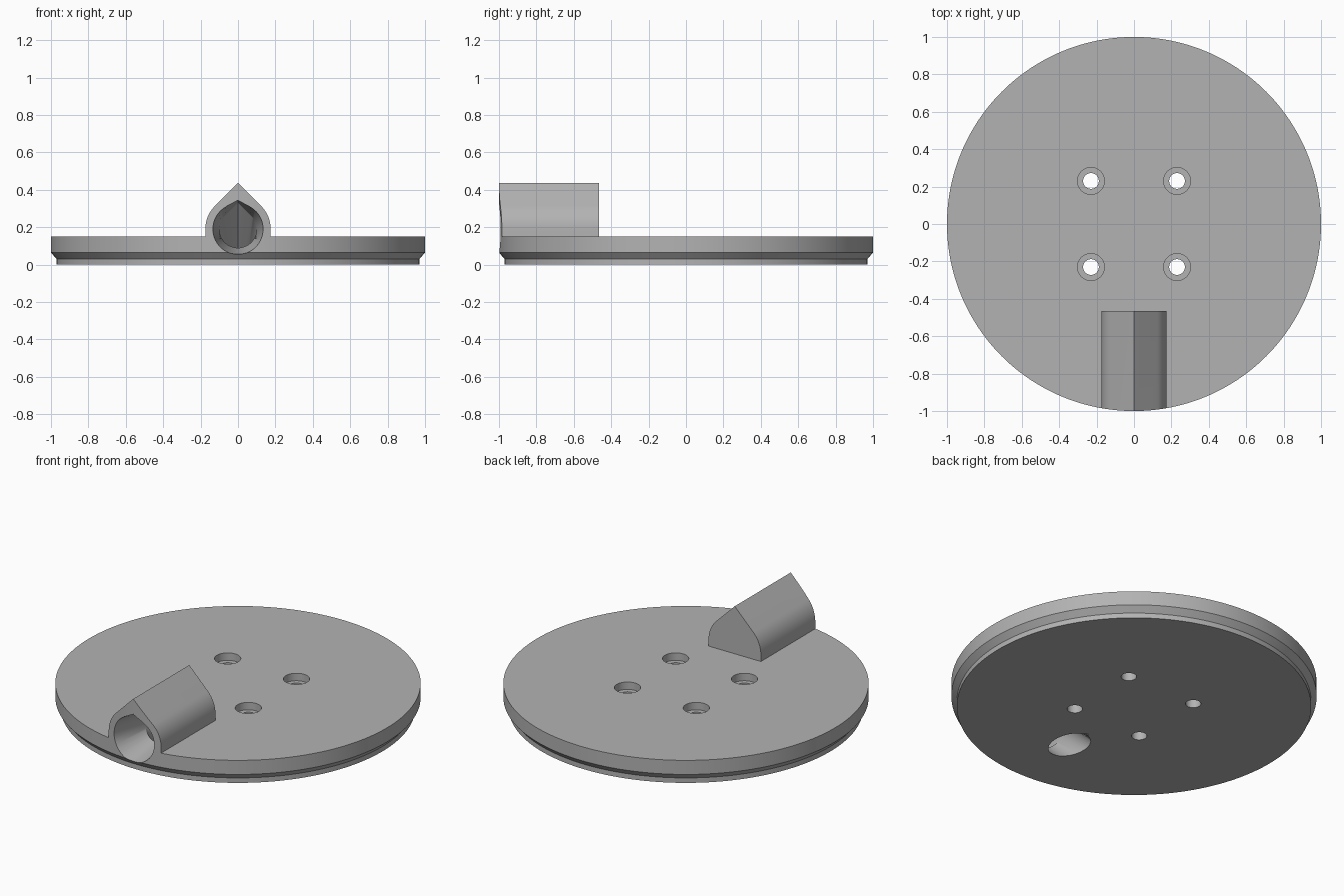
import bpy, bmesh
from math import sin, cos, pi, acos, tan, radians
from mathutils import Vector

cube = bpy.data.objects.get("Cube")
if cube:
    bpy.data.objects.remove(cube, do_unlink=True)

grey = bpy.data.materials.new("plain_grey")
grey.use_nodes = True
colour = (0.45, 0.45, 0.45, 1)
grey.diffuse_color = colour
grey.node_tree.nodes["Principled BSDF"].inputs["Base Color"].default_value = colour

AXIS_Z = 0.19    # height of the tunnel axis
BEND_Y = -0.735  # where the tunnel turns down


def loft(name, rings):
    """Closed solid through a list of equal-length point rings."""
    bm = bmesh.new()
    loops = [[bm.verts.new(p) for p in ring] for ring in rings]
    n = len(loops[0])
    for a, b in zip(loops, loops[1:]):
        for i in range(n):
            j = (i + 1) % n
            bm.faces.new((a[i], a[j], b[j], b[i]))
    bm.faces.new(loops[0])
    bm.faces.new(loops[-1])
    bmesh.ops.recalc_face_normals(bm, faces=bm.faces)
    mesh = bpy.data.meshes.new(name)
    bm.to_mesh(mesh)
    bm.free()
    mesh.materials.append(grey)
    obj = bpy.data.objects.new(name, mesh)
    bpy.context.collection.objects.link(obj)
    return obj


def lathe(name, profile, x=0, y=0, sides=192):
    return loft(name, [[(x + r * cos(2 * pi * i / sides), y + r * sin(2 * pi * i / sides), z)
                        for i in range(sides)] for r, z in profile])


def boolean(target, tool, operation):
    mod = target.modifiers.new(operation.lower(), "BOOLEAN")
    mod.operation = operation
    mod.solver = "EXACT"
    mod.object = tool
    bpy.context.view_layer.objects.active = target
    bpy.ops.object.modifier_apply(modifier=mod.name)
    bpy.data.objects.remove(tool, do_unlink=True)


def teardrop(r, apex, steps=48):
    """Pointed circle: an arc from tangent to tangent, then the apex."""
    start = acos(min(1, r / apex)) if apex > r else pi / steps
    span = 2 * pi - 2 * start
    angles = [start + span * i / steps for i in range(steps + 1)]
    return [(0, apex)] + [(r * sin(a), r * cos(a)) for a in angles]


# Round plate with an undercut lower rim
plate = lathe("base_plate", [(0.97, 0), (0.97, 0.03), (1, 0.065), (1, 0.15)])

# Roofed housing, its front trimmed to the plate's edge
outline = [(x, AXIS_Z + u if u >= 0 else 0.1) for x, u in teardrop(0.175, 0.247)
           if u >= 0]
right = max(outline)[0]
outline = [p for p in outline if p[0] >= 0] + [(right, 0.1), (-right, 0.1)] \
    + [p for p in outline if p[0] < 0]
housing = loft("tunnel_housing", [[(x, y, z) for x, z in outline] for y in (-1.1, -0.465)])
boolean(housing, lathe("trim", [(1, 0.05), (1, 0.6)]), "INTERSECT")
boolean(plate, housing, "UNION")

# Tapered tunnel that bends down and leaves through the underside
mouth = [(x, -1.01, AXIS_Z + u) for x, u in teardrop(0.137, 0.155)]
bend = [(x, BEND_Y + u * tan(radians(22.5)), AXIS_Z + u) for x, u in teardrop(0.1, 0.141)]
down = Vector((0, 0.35, -0.35))
up = Vector((0, 1, 1)).normalized()
leave = [Vector((x, BEND_Y, AXIS_Z)) + down + up * u for x, u in teardrop(0.1, 0.1)]
boolean(plate, loft("tunnel", [mouth, bend, leave]), "DIFFERENCE")

# Four counterbored screw holes
for x in (-0.23, 0.23):
    for y in (-0.23, 0.23):
        hole = lathe("screw_hole", [(0.042, -0.1), (0.042, 0.105), (0.072, 0.105), (0.072, 0.3)],
                     x, y, 48)
        boolean(plate, hole, "DIFFERENCE")

bpy.ops.object.select_all(action="DESELECT")
plate.select_set(True)
bpy.context.view_layer.objects.active = plate
bpy.ops.object.shade_smooth_by_angle(angle=radians(25))
